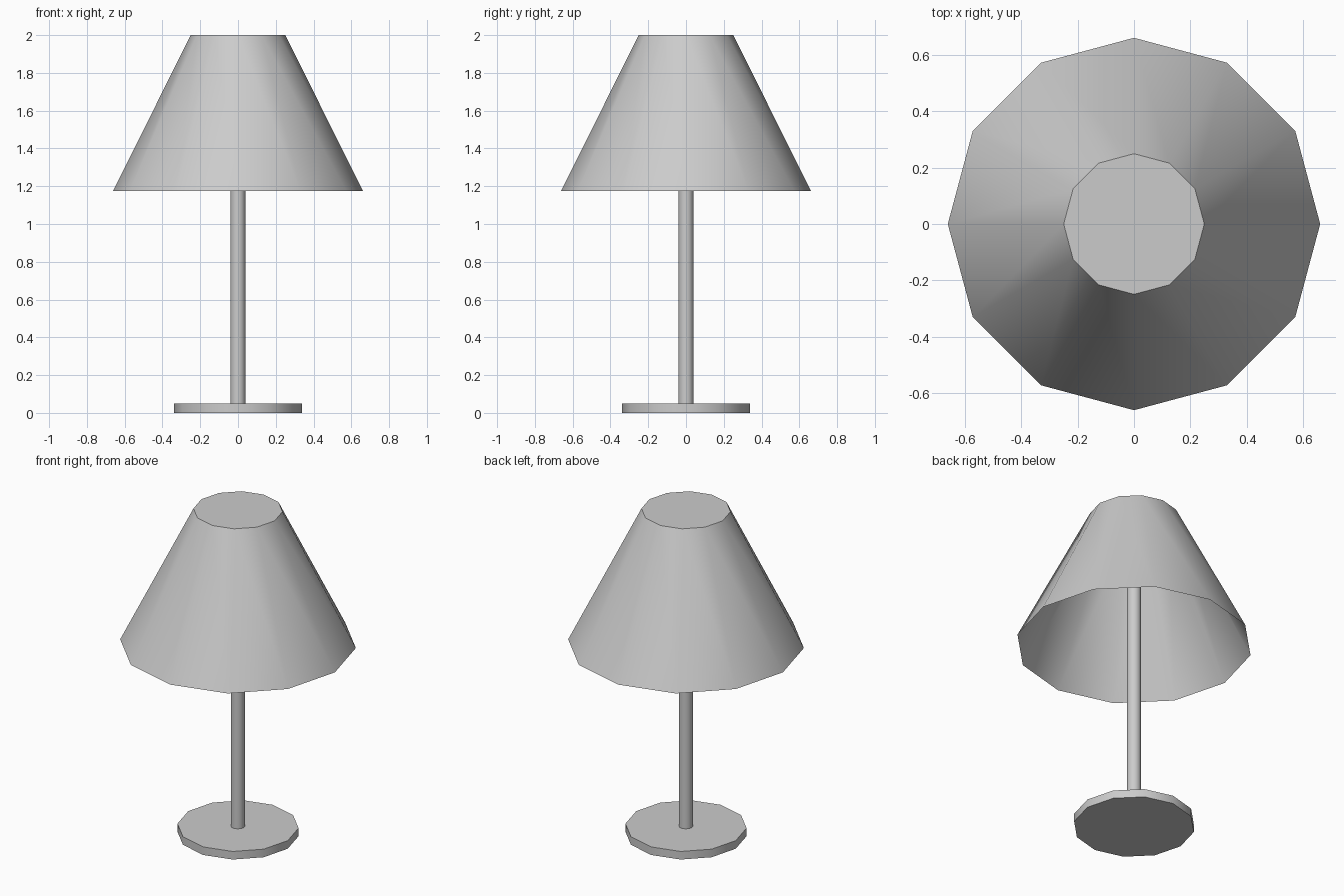
import bpy
import bmesh
from math import radians

if "Cube" in bpy.data.objects:
    bpy.data.objects.remove(bpy.data.objects["Cube"])

SIDES = 12


def frustum(name, r_bottom, r_top, z0, z1, open_bottom=False):
    bpy.ops.mesh.primitive_cone_add(vertices=SIDES, radius1=r_bottom, radius2=r_top,
                                    depth=z1 - z0, location=(0, 0, (z0 + z1) / 2))
    obj = bpy.context.object
    obj.name = name
    if open_bottom:
        bm = bmesh.new()
        bm.from_mesh(obj.data)
        caps = [f for f in bm.faces if f.normal.z < -0.9]
        bmesh.ops.delete(bm, geom=caps, context='FACES_ONLY')
        bm.to_mesh(obj.data)
        bm.free()
    bpy.ops.object.shade_smooth_by_angle(angle=radians(40))
    return obj


# Round foot
frustum("base", 0.34, 0.34, 0.0, 0.05)

# Stem running up inside the shade to its closed top
frustum("pole", 0.04, 0.04, 0.05, 1.99)

# Thin tapered shade, closed on top and open below
frustum("shade", 0.662, 0.25, 1.175, 2.0, open_bottom=True)
